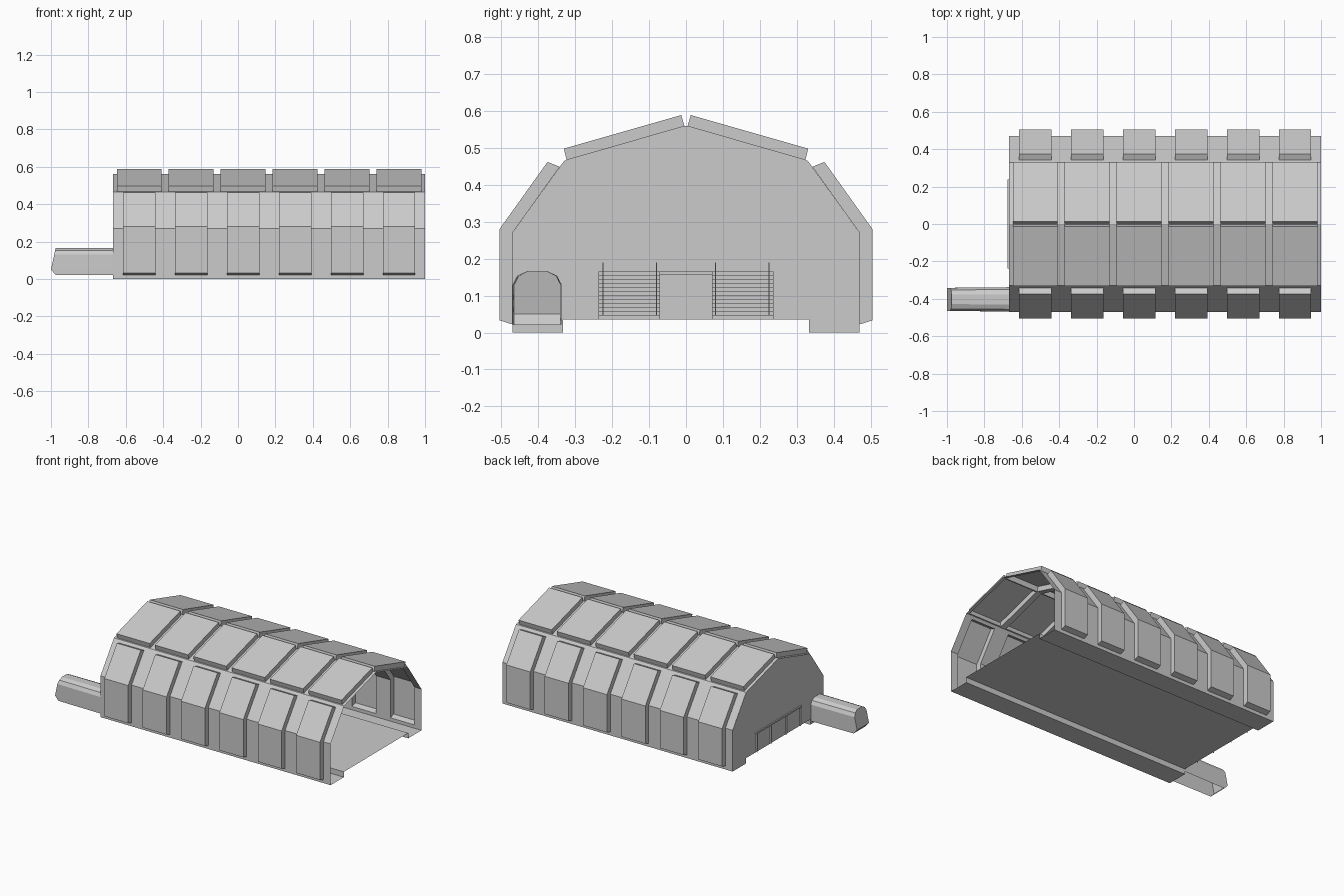
import bpy, bmesh

if "Cube" in bpy.data.objects:
    bpy.data.objects.remove(bpy.data.objects["Cube"])

X0, X1, BAYS = -0.667, 1.0, 6
STEP = (X1 - X0) / BAYS


def make(name, polys, mirror=False):
    """Object from a list of polygons (each a list of xyz points)."""
    bm = bmesh.new()
    for p in polys:
        bm.faces.new([bm.verts.new(c) for c in p])
    bmesh.ops.remove_doubles(bm, verts=bm.verts, dist=0.0005)
    bmesh.ops.recalc_face_normals(bm, faces=bm.faces)
    me = bpy.data.meshes.new(name)
    bm.to_mesh(me)
    bm.free()
    ob = bpy.data.objects.new(name, me)
    bpy.context.collection.objects.link(ob)
    if mirror:
        m = ob.modifiers.new("mirror", 'MIRROR')
        m.use_axis = (False, True, False)
        m.use_clip = True
    return ob


def strip(profile, xa, xb):
    """Quads sweeping a (y, z) profile from xa to xb."""
    return [[(xa, *p), (xb, *p), (xb, *q), (xa, *q)]
            for p, q in zip(profile, profile[1:])]


def prism(outline, y0, y1):
    """Solid from an (x, z) outline between y0 and y1."""
    a = [(x, y0, z) for x, z in outline]
    b = [(x, y1, z) for x, z in outline]
    n = len(a)
    return [a, b[::-1]] + [[a[i], a[(i + 1) % n], b[(i + 1) % n], b[i]] for i in range(n)]


def panelled(lo, base, out, hi, width):
    """Sheet of bays, each with a hollow panel pushed outwards."""
    polys = []
    full = [lo] + base + [hi]
    for i in range(BAYS):
        a = X0 + i * STEP
        d = a + STEP
        b, c = (a + d - width) / 2, (a + d + width) / 2
        polys += strip(full, a, b) + strip(full, c, d)
        polys += strip([lo, base[0]], b, c) + strip([base[-1], hi], b, c)
        polys += strip([base[0]] + out + [base[-1]], b, c)
        for x in (b, c):
            for k in range(len(base) - 1):
                polys.append([(x, *base[k]), (x, *base[k + 1]),
                              (x, *out[k + 1]), (x, *out[k])])
    return polys


# Side walls and roof, half modelled and mirrored
make("side_walls", panelled(
    (0.47, 0), [(0.47, 0.022), (0.47, 0.27), (0.342, 0.449)],
    [(0.505, 0.033), (0.505, 0.28), (0.375, 0.462)], (0.33, 0.465), 0.173), True)
make("roof", panelled(
    (0.33, 0.465), [(0.323, 0.467), (0.004, 0.5588)],
    [(0.331, 0.498), (0.013, 0.589)], (0, 0.56), 0.24), True)

# Raised floor with a lower gutter along each side
make("floor", strip([(0, 0.035), (0.333, 0.035), (0.333, 0), (0.47, 0)], X0, X1), True)

# Tunnel section, open at the bottom
TUNNEL = [(-0.468, 0.022), (-0.468, 0.05), (-0.468, 0.13), (-0.456, 0.153), (-0.43, 0.165),
          (-0.376, 0.165), (-0.35, 0.153), (-0.338, 0.13), (-0.338, 0.05), (-0.338, 0.022)]

# End wall with the tunnel opening
half = [(0.333, 0.035), (0.333, 0), (0.47, 0), (0.47, 0.27), (0.33, 0.465)]
wall = half + [(0, 0.56)] + [(-y, z) for y, z in half[::-1]]
bm = bmesh.new()
for loop in (wall, TUNNEL):
    vs = [bm.verts.new((X0, y, z)) for y, z in loop]
    for v, w in zip(vs, vs[1:] + vs[:1]):
        bm.edges.new((v, w))
bmesh.ops.triangle_fill(bm, edges=bm.edges[:], use_beauty=True, normal=(-1, 0, 0))
me = bpy.data.meshes.new("end_wall")
bm.to_mesh(me)
bm.free()
bpy.context.collection.objects.link(bpy.data.objects.new("end_wall", me))


# Tunnel with slanted closed tip and a lip under it
def tip(p):
    y, z = p
    x = -0.975 if z < 0.04 else -0.975 - 0.025 * (0.165 - z) / 0.115
    return (x, -0.403 + (y + 0.403) * 0.95, z)


polys = [[(X0, *p), (X0, *q), tip(q), tip(p)] for p, q in zip(TUNNEL, TUNNEL[1:])]
polys.append([tip(p) for p in TUNNEL[1:-1]])
polys.append([tip(TUNNEL[i]) for i in (0, 1, -2, -1)])
make("tunnel", polys)

# Two flights of stairs
N, FRONT, BACK, Z0, Z1 = 12, -0.31, -0.53, 0.035, 0.165
steps = [(BACK, Z0), (FRONT, Z0)]
for i in range(N):
    x = FRONT + (BACK - FRONT) * i / N
    z = Z0 + (Z1 - Z0) * (i + 1) / N
    if i:
        steps.append((x, steps[-1][1]))
    steps.append((x, z))
steps.append((BACK, Z1))
make("stairs", prism(steps, 0.07, 0.237), True)

# Landing slab that pokes slightly through the end wall
make("landing", prism([(-0.675, 0.156), (BACK, 0.156), (BACK, Z1), (-0.675, Z1)], -0.237, 0.237))

# Thin side plates carrying the landing and railing the stairs
rail = [(-0.675, Z0), (FRONT, Z0), (FRONT, 0.06), (BACK, 0.19), (-0.66, 0.19),
        (-0.66, 0.165), (-0.675, 0.165)]
for name, y in (("inner_rail", 0.08), ("outer_rail", 0.225)):
    make(name, prism(rail, y - 0.0015, y + 0.0015), True)
